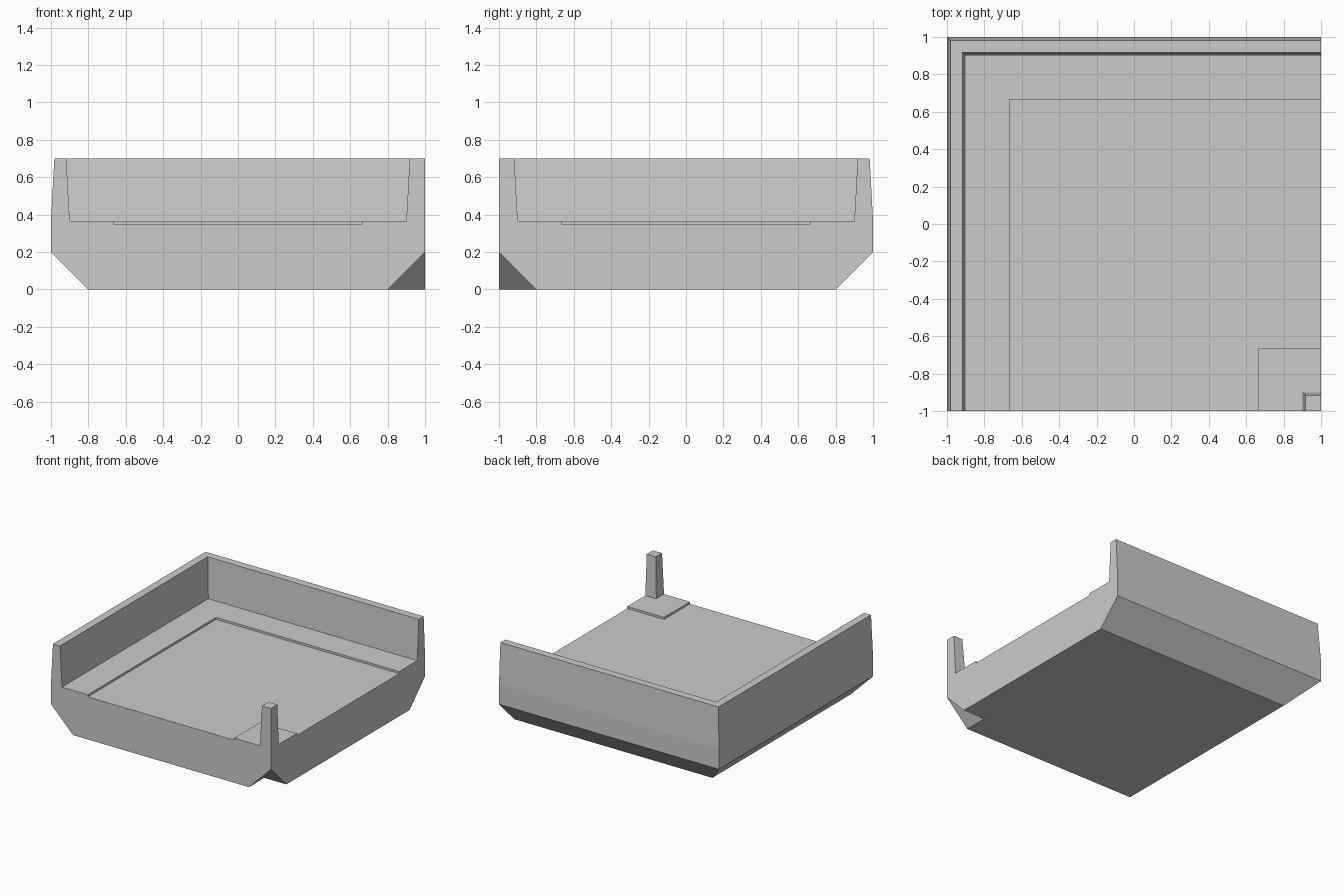
import bpy, bmesh

if "Cube" in bpy.data.objects:
    bpy.data.objects.remove(bpy.data.objects["Cube"])


def loft(name, outline, levels):
    """Closed solid through outline(a) placed at each (z, a) level."""
    bm = bmesh.new()
    rings = [[bm.verts.new((x, y, z)) for x, y in outline(a)] for z, a in levels]
    n = len(rings[0])
    for lo, hi in zip(rings, rings[1:]):
        for i in range(n):
            j = (i + 1) % n
            bm.faces.new((lo[i], lo[j], hi[j], hi[i]))
    bm.faces.new(rings[0])
    bm.faces.new(rings[-1])
    bmesh.ops.recalc_face_normals(bm, faces=bm.faces)
    mesh = bpy.data.meshes.new(name)
    bm.to_mesh(mesh)
    bm.free()
    obj = bpy.data.objects.new(name, mesh)
    bpy.context.collection.objects.link(obj)
    return obj


def block(a):
    # Square whose left and back sides sit at distance a
    return [(-a, -1), (1, -1), (1, a), (-a, a)]


def bend(a):
    # L-shaped floor region that leaves the front right corner free
    return [(-a, -1.2), (a, -1.2), (a, -a), (1.2, -a), (1.2, a), (-a, a)]


def corner(a):
    # Front right corner square
    return [(a, -1.3), (1.3, -1.3), (1.3, -a), (a, -a)]


FLOOR, TOP = 0.367, 0.70

# Outer shape: bevelled foot, upright side, slightly tapered wall
tile = loft("corner_tile", block, [(0, 0.8), (0.2, 1), (FLOOR, 1), (TOP, 0.982)])

# Well between the walls and post, shallow floor recess, notch under the post
cutters = [
    loft("well_cutter", bend, [(FLOOR, 0.90), (TOP + 0.333, 0.936)]),
    loft("recess_cutter", bend, [(0.35, 0.665), (0.45, 0.665)]),
    loft("notch_cutter", corner, [(-0.1, 0.7), (0.3, 1.1)]),
]
bpy.context.view_layer.objects.active = tile
for cutter in cutters:
    cutter.hide_render = True
    mod = tile.modifiers.new(cutter.name, "BOOLEAN")
    mod.operation = "DIFFERENCE"
    mod.solver = "EXACT"
    mod.object = cutter
    bpy.ops.object.modifier_apply(modifier=mod.name)
    bpy.data.objects.remove(cutter)
